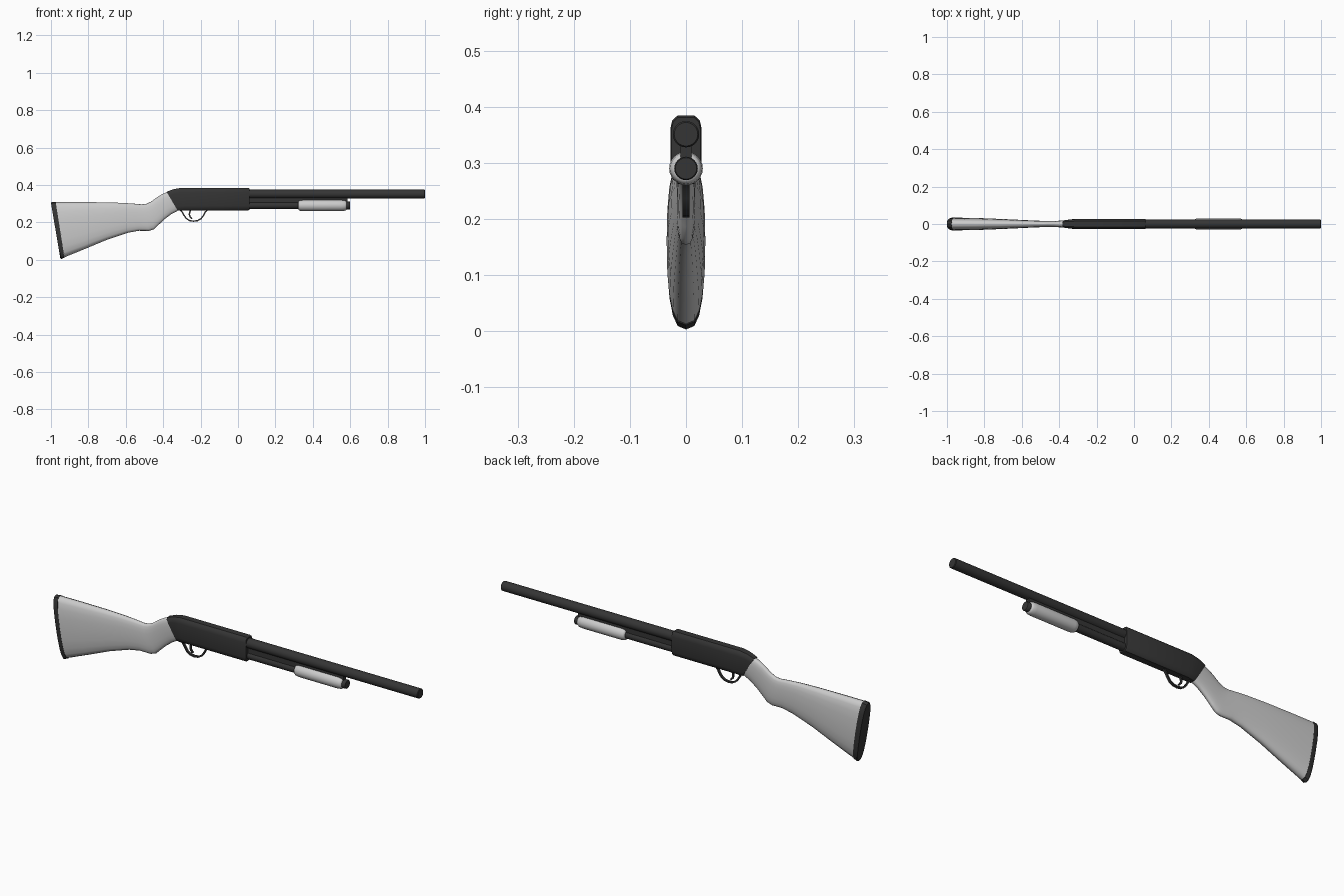
import bpy, bmesh, math
from mathutils import Vector

if "Cube" in bpy.data.objects:
    bpy.data.objects.remove(bpy.data.objects["Cube"])

dark = bpy.data.materials.new("dark_metal")
dark.diffuse_color = (0.035, 0.035, 0.035, 1)
dark.use_nodes = True
dark.node_tree.nodes["Principled BSDF"].inputs["Base Color"].default_value = dark.diffuse_color


def finish(name, bm, is_dark=True, angle=35):
    bmesh.ops.recalc_face_normals(bm, faces=bm.faces)
    me = bpy.data.meshes.new(name)
    bm.to_mesh(me)
    bm.free()
    ob = bpy.data.objects.new(name, me)
    bpy.context.collection.objects.link(ob)
    if is_dark:
        me.materials.append(dark)
    bpy.ops.object.select_all(action='DESELECT')
    ob.select_set(True)
    bpy.context.view_layer.objects.active = ob
    bpy.ops.object.shade_smooth_by_angle(angle=math.radians(angle))
    return ob


def skin(name, rings, **kw):
    """Bridge equal-length rings of points and cap both ends."""
    bm = bmesh.new()
    rows = [[bm.verts.new(p) for p in r] for r in rings]
    n = len(rows[0])
    for a, b in zip(rows, rows[1:]):
        for i in range(n):
            j = (i + 1) % n
            bm.faces.new((a[i], a[j], b[j], b[i]))
    bm.faces.new(rows[0])
    bm.faces.new(rows[-1])
    return finish(name, bm, **kw)


def loft(name, stations, section, **kw):
    """stations: top x, top z, bottom x, bottom z, half width."""
    rings = []
    for xt, zt, xb, zb, w in stations:
        rings.append([(xb + (xt - xb) * t, y * w, zb + (zt - zb) * t)
                      for y, t in section])
    return skin(name, rings, **kw)


def turned(name, profile, z, n=24, **kw):
    """Revolve (x, radius) pairs around a lengthwise axis at height z."""
    return skin(name, [[(x, r * math.cos(k * math.tau / n), z + r * math.sin(k * math.tau / n))
                        for k in range(n)] for x, r in profile], **kw)


def ribbon(name, path, width, thick):
    """Flat strip following an (x, z) path."""
    pts = [Vector(p) for p in path]
    rings = []
    for i, p in enumerate(pts):
        d = (pts[min(i + 1, len(pts) - 1)] - pts[max(i - 1, 0)]).normalized()
        n = Vector((-d.y, d.x)) * thick / 2
        a, b = p + n, p - n
        rings.append([(a.x, -width, a.y), (a.x, width, a.y),
                      (b.x, width, b.y), (b.x, -width, b.y)])
    return skin(name, rings)


def power(v, e):
    return math.copysign(abs(v) ** e, v)


oval = []
for k in range(20):
    a = k * math.tau / 20
    oval.append((power(math.cos(a), 0.7), 0.5 + 0.5 * power(math.sin(a), 0.85)))

# Stock with pinched grip
loft("stock", [
    (-0.975, 0.308, -0.928, 0.013, 0.034),
    (-0.85, 0.308, -0.82, 0.057, 0.032),
    (-0.72, 0.307, -0.70, 0.107, 0.027),
    (-0.62, 0.304, -0.59, 0.144, 0.022),
    (-0.56, 0.300, -0.53, 0.155, 0.019),
    (-0.515, 0.296, -0.475, 0.154, 0.017),
    (-0.49, 0.299, -0.448, 0.163, 0.016),
    (-0.462, 0.312, -0.425, 0.186, 0.016),
    (-0.43, 0.336, -0.392, 0.217, 0.017),
    (-0.405, 0.351, -0.355, 0.245, 0.0185),
    (-0.378, 0.362, -0.318, 0.264, 0.020)], oval, is_dark=False, angle=50)

# Butt pad
loft("butt_pad", [
    (-1.0, 0.304, -0.950, 0.008, 0.031),
    (-0.995, 0.308, -0.945, 0.003, 0.034),
    (-0.975, 0.310, -0.928, 0.011, 0.0345)], oval)

# Receiver with chamfered section
box = [(-0.55, 0), (0.55, 0), (0.88, 0.07), (1, 0.2), (1, 0.8), (0.88, 0.93),
       (0.55, 1), (-0.55, 1), (-0.88, 0.93), (-1, 0.8), (-1, 0.2), (-0.88, 0.07)]
loft("receiver", [
    (-0.382, 0.363, -0.322, 0.262, 0.0205),
    (-0.345, 0.377, -0.308, 0.262, 0.025),
    (-0.305, 0.384, -0.285, 0.264, 0.028),
    (0.056, 0.384, 0.056, 0.264, 0.028),
    (0.061, 0.381, 0.061, 0.267, 0.026)], box)

# Barrel, magazine tube, web between them, and tube cap
turned("barrel", [(0.04, 0.0235), (0.997, 0.0235), (1.0, 0.021)], 0.351)
turned("magazine_tube", [(0.04, 0.018), (0.585, 0.018)], 0.290)
loft("barrel_web", [(0.05, 0.334, 0.05, 0.300, 0.010),
                    (0.585, 0.334, 0.585, 0.300, 0.010)],
     [(-1, 0), (1, 0), (1, 1), (-1, 1)])
turned("magazine_cap", [(0.575, 0.021), (0.597, 0.021), (0.6, 0.019)], 0.290)

# Sliding fore-end
turned("fore_end", [(0.322, 0.019), (0.323, 0.024), (0.330, 0.028), (0.345, 0.030),
                    (0.555, 0.030), (0.572, 0.028), (0.580, 0.024), (0.582, 0.019)],
       0.290, is_dark=False, angle=60)

# Trigger guard and trigger
ribbon("trigger_guard", [(-0.312, 0.270), (-0.300, 0.257), (-0.289, 0.238), (-0.276, 0.220),
                         (-0.258, 0.209), (-0.238, 0.206), (-0.216, 0.209), (-0.197, 0.220),
                         (-0.184, 0.238), (-0.176, 0.254), (-0.160, 0.268)], 0.006, 0.007)
ribbon("trigger", [(-0.252, 0.270), (-0.258, 0.254), (-0.260, 0.242),
                   (-0.256, 0.230), (-0.246, 0.220)], 0.004, 0.008)
